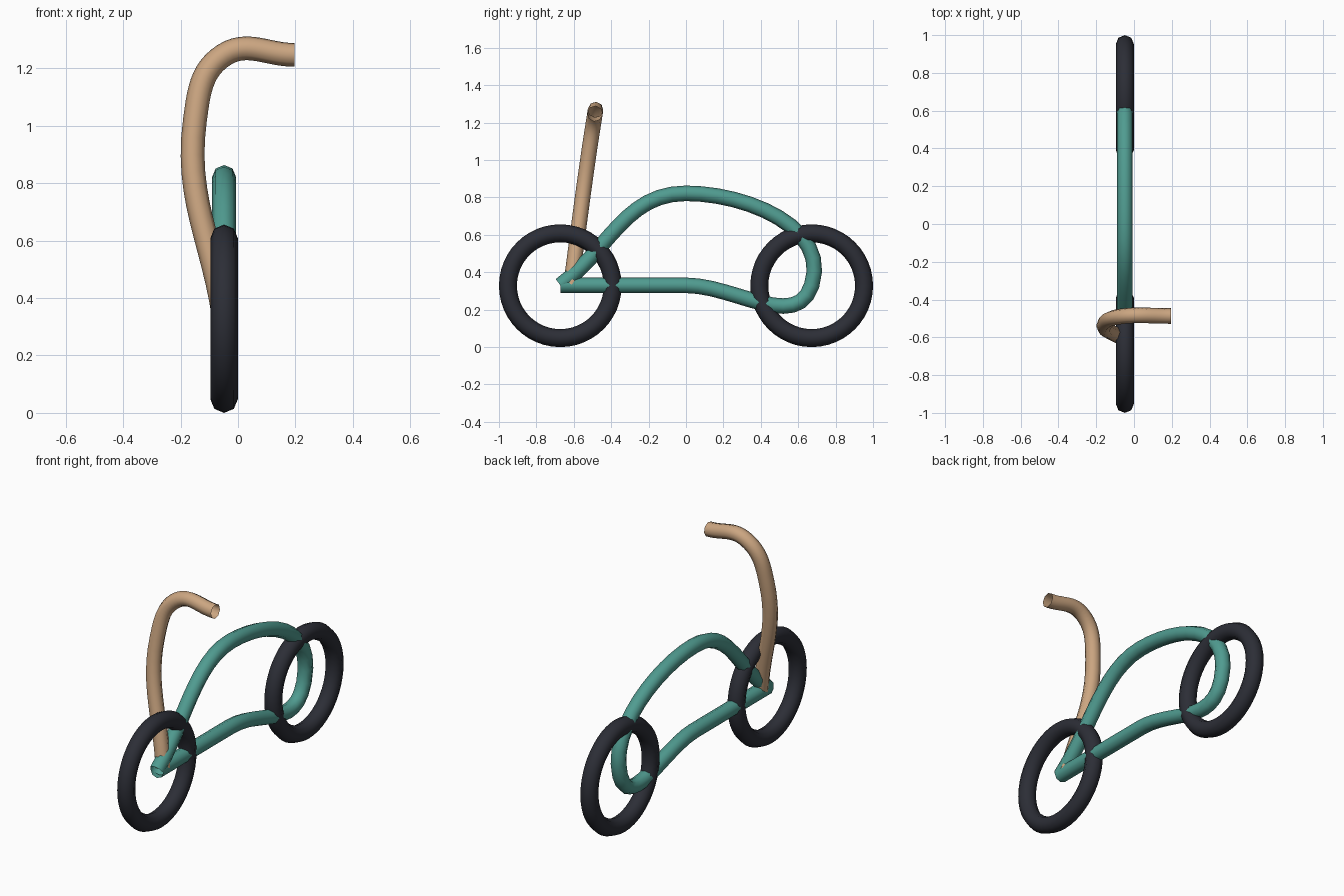
import bpy
from math import radians

if "Cube" in bpy.data.objects:
    bpy.data.objects.remove(bpy.data.objects["Cube"])

X = -0.0485          # plane of the wheels and frame
WHEEL_Y, WHEEL_Z = 0.672, 0.328


def material(name, rgb):
    m = bpy.data.materials.new(name)
    m.diffuse_color = (*rgb, 1)
    m.use_nodes = True
    m.node_tree.nodes["Principled BSDF"].inputs["Base Color"].default_value = m.diffuse_color
    return m


def tube(name, points, radius, mat):
    """Open-ended round tube along a smooth bezier path."""
    cu = bpy.data.curves.new(name, 'CURVE')
    cu.dimensions = '3D'
    cu.resolution_u = 12
    cu.bevel_depth = radius
    cu.bevel_resolution = 2
    sp = cu.splines.new('BEZIER')
    sp.bezier_points.add(len(points) - 1)
    for bp, p in zip(sp.bezier_points, points):
        bp.co = p
        bp.handle_left_type = bp.handle_right_type = 'AUTO'
    sp.use_smooth = True
    cu.materials.append(mat)
    ob = bpy.data.objects.new(name, cu)
    bpy.context.collection.objects.link(ob)
    return ob


rubber = material("rubber", (0.025, 0.027, 0.037))
teal = material("teal_paint", (0.08, 0.33, 0.28))
tan = material("tan_paint", (0.60, 0.38, 0.22))

# Wheels: round tyres standing on the ground
for name, y in (("front_wheel", -WHEEL_Y), ("rear_wheel", WHEEL_Y)):
    bpy.ops.curve.primitive_bezier_circle_add(
        radius=0.280, location=(X, y, WHEEL_Z), rotation=(0, radians(90), 0))
    wheel = bpy.context.object
    wheel.name = name
    wheel.data.dimensions = '3D'
    wheel.data.resolution_u = 12
    wheel.data.bevel_depth = 0.048
    wheel.data.bevel_resolution = 2
    wheel.data.materials.append(rubber)

# Frame: one looped tube from front hub to rear hub and back over the top
tube("frame", [(X, -WHEEL_Y, 0.33), (X, 0, 0.33), (X, WHEEL_Y, 0.33),
               (X, 0, 0.822), (X, -WHEEL_Y, 0.33)], 0.0415, teal)

# Handlebar: leaning stem bending over to one side
tube("handlebar", [(X, -0.615, 0.33), (-0.150, -0.522, 1.02),
                   (X, -0.487, 1.247), (0.197, -0.487, 1.247)], 0.0415, tan)
